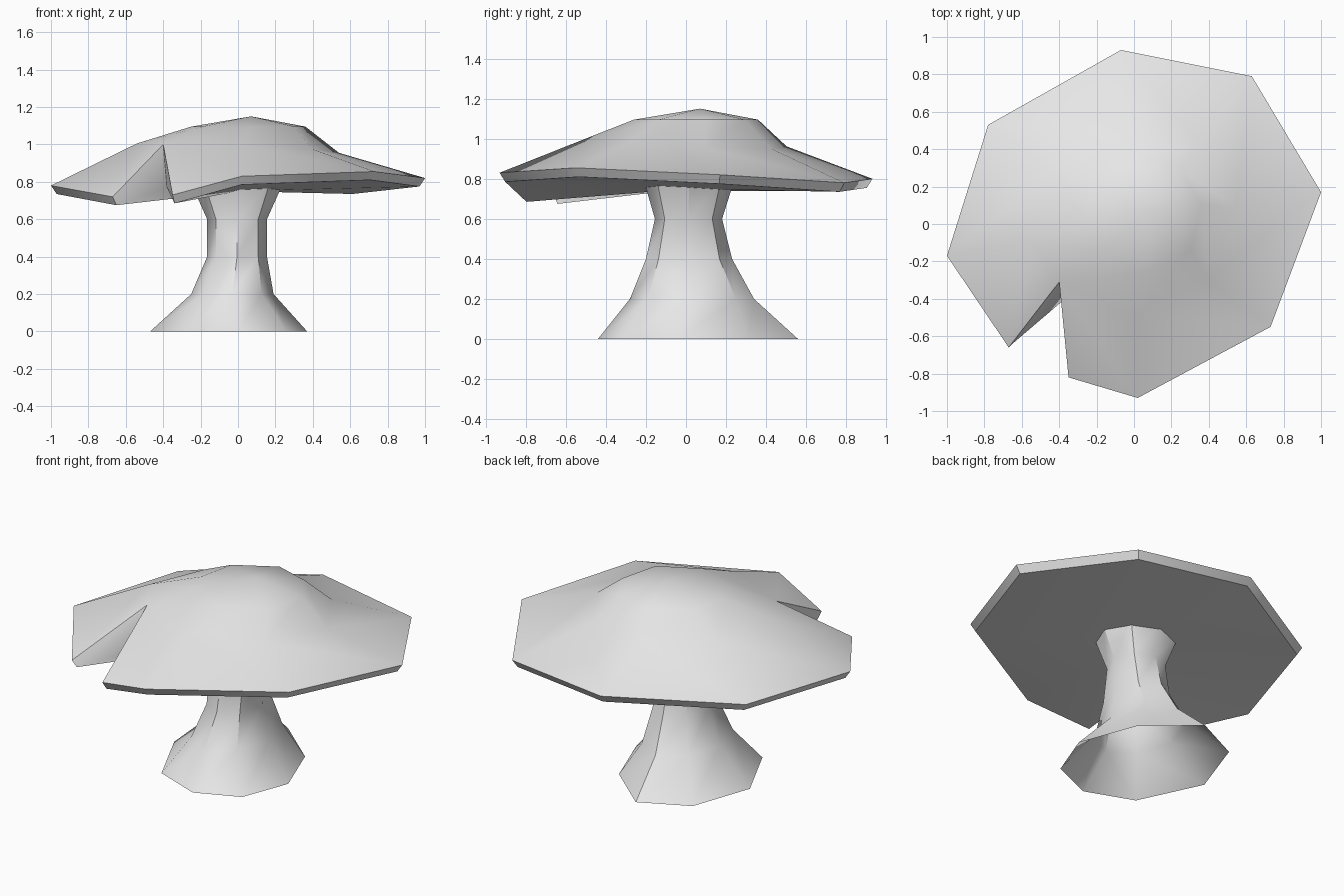
import bpy
import bmesh
import math
from mathutils import Vector

cube = bpy.data.objects.get("Cube")
if cube:
    bpy.data.objects.remove(cube, do_unlink=True)

grey = bpy.data.materials.new("plain grey")
grey.use_nodes = True
colour = (0.8, 0.8, 0.8, 1.0)
grey.diffuse_color = colour
grey.node_tree.nodes["Principled BSDF"].inputs["Base Color"].default_value = colour


def add_ring(mesh, points):
    return [mesh.verts.new(point) for point in points]


def bridge(mesh, lower, upper):
    count = len(lower)
    for i in range(count):
        following = (i + 1) % count
        mesh.faces.new((lower[i], lower[following], upper[following], upper[i]))


def fan(mesh, ring, centre):
    tip = mesh.verts.new(centre)
    for i, vert in enumerate(ring):
        mesh.faces.new((vert, ring[(i + 1) % len(ring)], tip))


def finish(mesh, name):
    bmesh.ops.recalc_face_normals(mesh, faces=mesh.faces[:])
    data = bpy.data.meshes.new(name)
    mesh.to_mesh(data)
    mesh.free()
    part = bpy.data.objects.new(name, data)
    bpy.context.collection.objects.link(part)
    data.materials.append(grey)
    bpy.ops.object.select_all(action="DESELECT")
    part.select_set(True)
    bpy.context.view_layer.objects.active = part
    bpy.ops.object.shade_smooth_by_angle(angle=math.radians(42))
    return part


# Stem: a flared, open-bottomed tube with eight sides
def oval(left, right, front, back, height):
    centre_x, centre_y = (left + right) / 2, (front + back) / 2
    points = []
    for step in range(8):
        angle = step * math.tau / 8
        points.append((centre_x + (right - left) / 2 * math.cos(angle),
                       centre_y + (back - front) / 2 * math.sin(angle), height))
    return points


foot = [(0.37, -0.04), (0.24, 0.31), (-0.05, 0.56), (-0.34, 0.42),
        (-0.47, 0.05), (-0.29, -0.33), (0, -0.44), (0.26, -0.33)]
stem = bmesh.new()
rings = [add_ring(stem, [(x, y, 0) for x, y in foot])]
for section in [(-0.25, 0.19, -0.28, 0.34, 0.2),
                (-0.165, 0.155, -0.2, 0.23, 0.4),
                (-0.165, 0.155, -0.155, 0.18, 0.6),
                (-0.25, 0.24, -0.21, 0.24, 0.79)]:
    rings.append(add_ring(stem, oval(*section)))
for lower, upper in zip(rings, rings[1:]):
    bridge(stem, lower, upper)
finish(stem, "stem")

# Cap: uneven rim, with a wedge-shaped split reaching in to the shoulder
rim_points = [(-0.07, 0.93, 0.8), (-0.78, 0.53, 0.785), (-1, -0.17, 0.78),
              (-0.67, -0.66, 0.72), (-0.4, -0.31, 1), (-0.35, -0.82, 0.73),
              (0.02, -0.93, 0.83), (0.73, -0.55, 0.855), (1, 0.17, 0.82),
              (0.63, 0.79, 0.78)]
split = 4
cap = bmesh.new()
rim = add_ring(cap, rim_points)

# Shoulder and crown rings follow the eight spokes of the rim
shoulder, crown = [], []
for i, (x, y, z) in enumerate(rim_points):
    if i in (split - 1, split + 1):
        continue
    if i == split:
        shoulder.append(rim[i])
    else:
        sx, sy = x * 0.54, y * 0.54
        shoulder.append(cap.verts.new((sx, sy, 0.98 - 0.04 * (sx + sy))))
    spoke = Vector((x, y, 0)).normalized() * 0.31
    crown.append(cap.verts.new((spoke.x + 0.055, spoke.y + 0.05, 1.095)))

bridge(cap, shoulder, crown)
fan(cap, crown, (0.07, 0.07, 1.15))
for i, inner in enumerate(shoulder):
    following = shoulder[(i + 1) % len(shoulder)]
    first = i if i < split - 1 else i + 2
    outer = [rim[first], rim[(first + 1) % len(rim)]]
    cap.faces.new((inner, outer[0], outer[1], following))

# Thin edge, split walls and underside
under_points = [(x * 0.97, y * 0.97, z - 0.045) for x, y, z in rim_points]
under_points[split] = (-0.38, -0.41, 0.77)
under = add_ring(cap, under_points)
bridge(cap, under, rim)
fan(cap, under, (0, 0, 0.75))
finish(cap, "cap")
